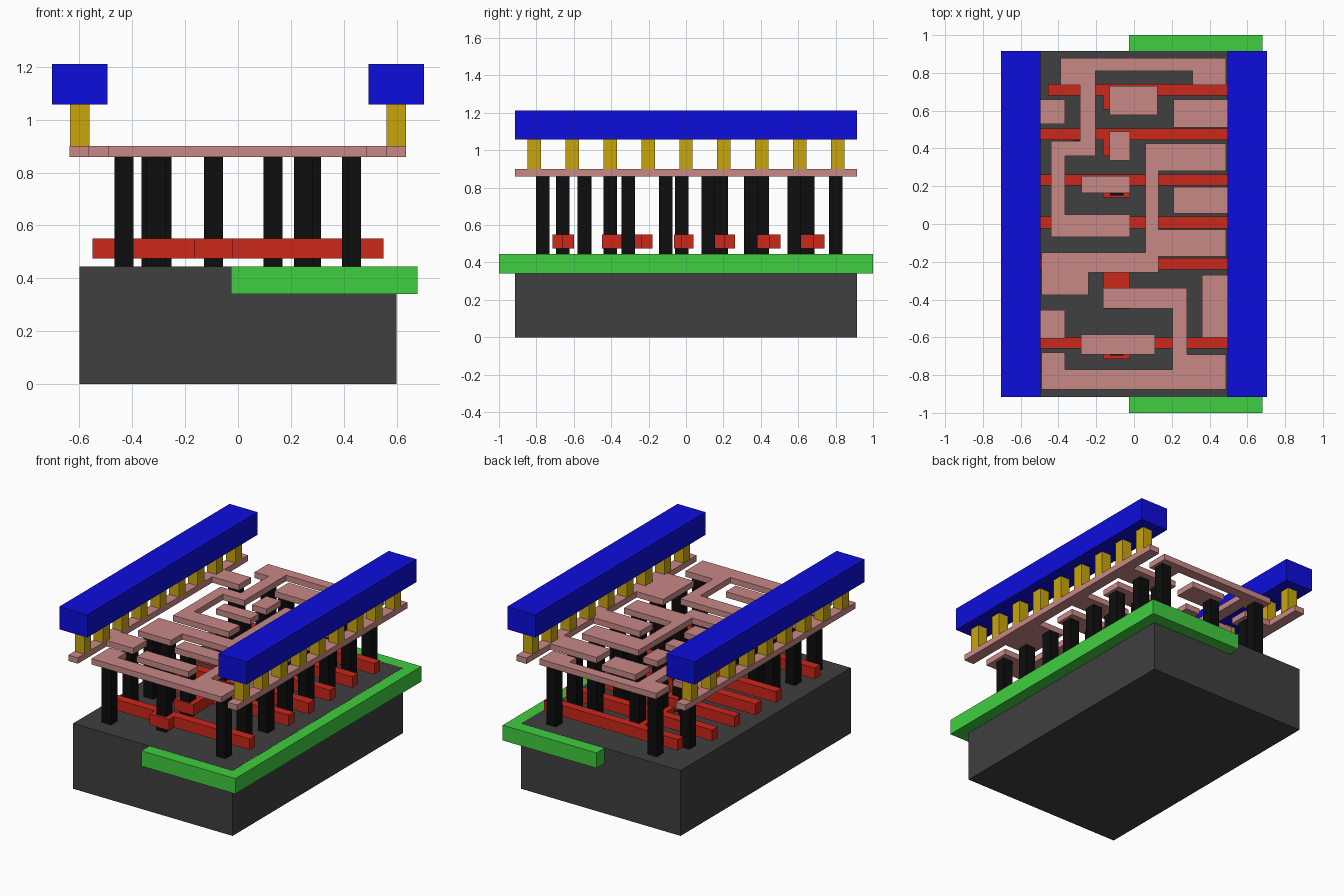
import bpy, bmesh


def material(name, r, g, b):
    m = bpy.data.materials.new(name)
    m.diffuse_color = (r, g, b, 1)
    return m


DARK = material("dark_grey", 0.05, 0.05, 0.05)
GREEN = material("green", 0.05, 0.62, 0.05)
RED = material("red", 0.60, 0.02, 0.01)
BLACK = material("black", 0.004, 0.004, 0.004)
PINK = material("pink", 0.58, 0.25, 0.24)
GOLD = material("gold", 0.58, 0.38, 0.004)
BLUE = material("blue", 0.004, 0.004, 0.72)


def prism(name, outline, z0, z1, mat):
    """Extrude a flat outline in x/y from z0 to z1."""
    bm = bmesh.new()
    face = bm.faces.new([bm.verts.new((x, y, z0)) for x, y in outline])
    ext = bmesh.ops.extrude_face_region(bm, geom=[face])
    top = [v for v in ext["geom"] if isinstance(v, bmesh.types.BMVert)]
    bmesh.ops.translate(bm, verts=top, vec=(0, 0, z1 - z0))
    bmesh.ops.recalc_face_normals(bm, faces=bm.faces)
    mesh = bpy.data.meshes.new(name)
    bm.to_mesh(mesh)
    bm.free()
    mesh.materials.append(mat)
    obj = bpy.data.objects.new(name, mesh)
    bpy.context.collection.objects.link(obj)
    return obj


def box(name, x0, x1, y0, y1, z0, z1, mat):
    return prism(name, [(x0, y0), (x1, y0), (x1, y1), (x0, y1)], z0, z1, mat)


# Base block and the well layer sunk into its right half
box("base", -0.6, 0.6, -0.915, 0.915, 0, 0.445, DARK)
box("well", -0.027, 0.68, -1, 1, 0.34, 0.444, GREEN)

# Gate bars, each with a contact pad on its lower side: (left, bottom, top, pad bottom)
GATES = [(-0.455, 0.68, 0.74, 0.605), (-0.55, 0.445, 0.505, 0.36),
         (-0.55, 0.205, 0.262, 0.14), (-0.55, -0.025, 0.04, -0.065),
         (-0.55, -0.24, -0.18, -0.45), (-0.55, -0.66, -0.6, -0.715)]
for left, y0, y1, pad in GATES:
    prism("gate_bar", [(left, y0), (-0.165, y0), (-0.165, pad), (-0.02, pad),
                       (-0.02, y0), (0.55, y0), (0.55, y1), (left, y1)],
          0.475, 0.55, RED)

# Contact pillars, grouped as x centre -> y centres
PILLARS = {
    -0.432: (-0.765, -0.54, -0.31, 0.595),
    -0.33: (0.8,),
    -0.31: (-0.31,),
    -0.288: (0.405,),
    -0.092: (-0.66, -0.405, -0.023, 0.188, 0.408, 0.65),
    0.132: (-0.108, 0.345),
    0.248: (-0.108, 0.345),
    0.278: (0.12, 0.58),
    0.43: (-0.765, -0.543, -0.31, -0.108, 0.12, 0.345, 0.58, 0.8),
}
for x, ys in PILLARS.items():
    for y in ys:
        box("contact_pillar", x - 0.036, x + 0.036, y - 0.036, y + 0.036,
            0.44, 0.86, BLACK)

# Thin routing layer: power rails with side tabs
ZM = (0.86, 0.9)


def toothed_rail(name, outer, inner, tabs):
    pts = [(outer, 0.915), (outer, -0.915), (inner, -0.915)]
    for tip, y0, y1 in tabs:
        pts += [(inner, y0), (tip, y0), (tip, y1), (inner, y1)]
    prism(name, pts + [(inner, 0.915)], *ZM, PINK)


toothed_rail("left_power_trace", -0.637, -0.565,
             [(-0.365, -0.605, -0.455), (-0.365, 0.53, 0.66)])
toothed_rail("right_power_trace", 0.635, 0.56,
             [(0.36, -0.6, -0.27), (0.21, 0.055, 0.195), (0.21, 0.51, 0.66)])

# Thin routing layer: winding signal traces
prism("upper_trace", [
    (-0.39, 0.88), (-0.39, 0.735), (-0.285, 0.735), (-0.285, 0.44), (-0.44, 0.44),
    (-0.44, -0.07), (-0.02, -0.07), (-0.02, 0.05), (-0.365, 0.05), (-0.365, 0.36),
    (-0.205, 0.36), (-0.205, 0.81), (0.31, 0.81), (0.31, 0.735), (0.487, 0.735),
    (0.487, 0.88)], *ZM, PINK)
prism("middle_trace", [
    (0.06, 0.425), (0.06, -0.15), (-0.49, -0.15), (-0.49, -0.375), (-0.24, -0.375),
    (-0.24, -0.257), (0.13, -0.257), (0.13, -0.172), (0.487, -0.172), (0.487, -0.03),
    (0.13, -0.03), (0.13, 0.28), (0.487, 0.28), (0.487, 0.425)], *ZM, PINK)
prism("lower_trace", [
    (-0.165, -0.34), (-0.165, -0.447), (0.205, -0.447), (0.205, -0.77),
    (-0.365, -0.77), (-0.365, -0.68), (-0.49, -0.68), (-0.49, -0.875),
    (0.487, -0.875), (0.487, -0.69), (0.28, -0.69), (0.28, -0.34)], *ZM, PINK)

# Separate input pads in the routing layer
for pad in [(-0.13, 0.125, 0.577, 0.73), (-0.13, -0.02, 0.335, 0.49),
            (-0.278, -0.02, 0.163, 0.255), (-0.28, 0.11, -0.69, -0.585)]:
    box("input_pad", *pad, *ZM, PINK)

# Posts and heavy top rails on both sides
for side, s in (("left", -1), ("right", 1)):
    x = s * 0.599
    for i in range(9):
        y = (i - 4) * 0.203
        box(side + "_rail_post", x - 0.036, x + 0.036, y - 0.036, y + 0.036,
            0.9, 1.06, GOLD)
    box(side + "_top_rail", x - 0.105, x + 0.105, -0.915, 0.915, 1.057, 1.212, BLUE)
